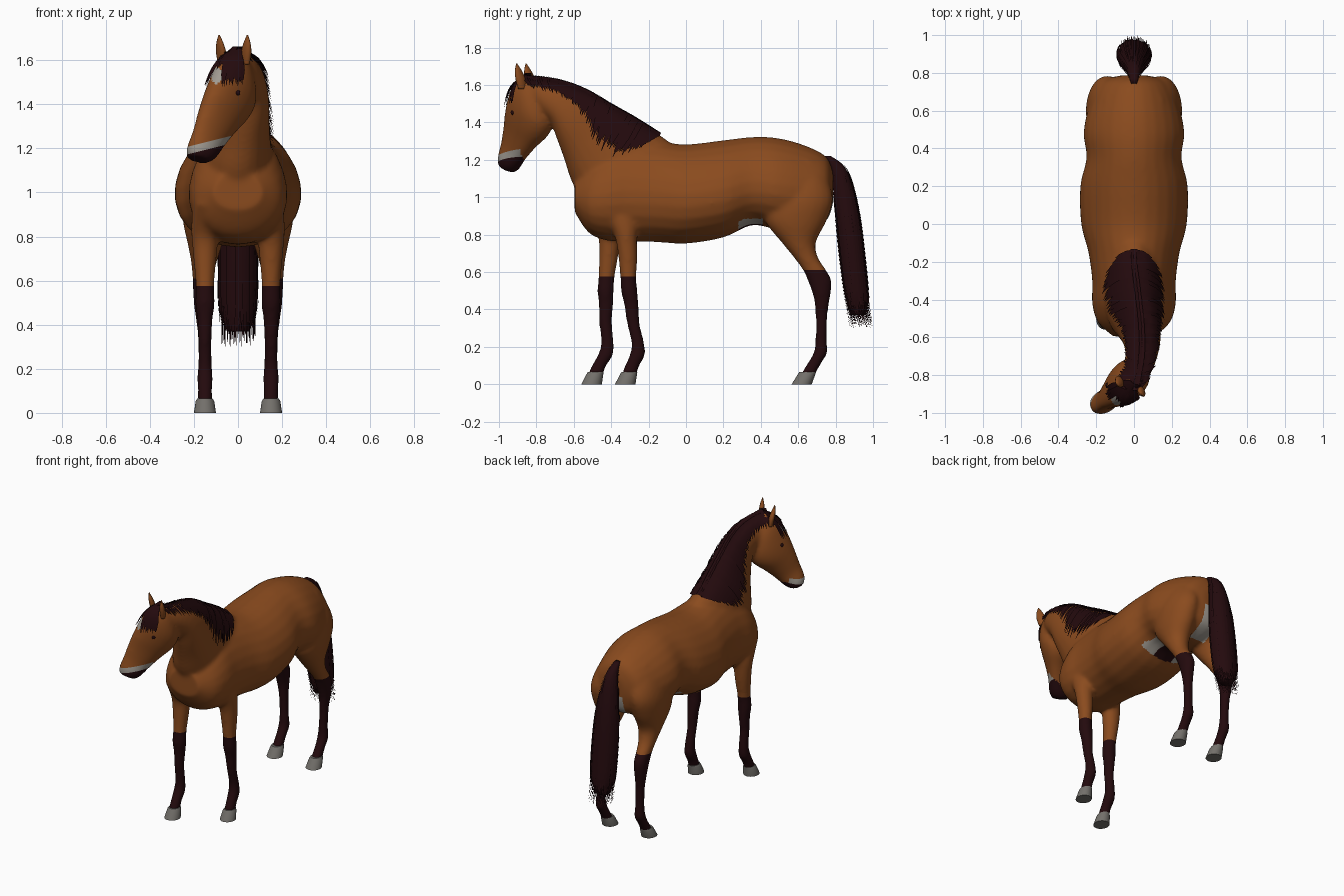
import bpy, bmesh, math, random
from mathutils import Vector
from mathutils.bvhtree import BVHTree

random.seed(4)
cube = bpy.data.objects.get("Cube")
if cube:
    bpy.data.objects.remove(cube)


def material(name, rgb):
    m = bpy.data.materials.new(name)
    m.use_nodes = True
    m.diffuse_color = (*rgb, 1)
    m.node_tree.nodes["Principled BSDF"].inputs["Base Color"].default_value = (*rgb, 1)
    return m


coat = material("bay_coat", (.255, .07, .013))
dark = material("dark_hair", (.017, .003, .004))
pale = material("pale_skin", (.36, .33, .29))
horn = material("hoof_grey", (.17, .16, .145))


def finish(name, bm, *mats, sharp=None):
    me = bpy.data.meshes.new(name)
    bm.to_mesh(me)
    bm.free()
    for m in mats:
        me.materials.append(m)
    me.shade_smooth()
    if sharp:
        me.set_sharp_from_angle(angle=math.radians(sharp))
    ob = bpy.data.objects.new(name, me)
    bpy.context.collection.objects.link(ob)
    return ob


# A ring is front point, back point and half width; blend() adds smooth in-between rings.
def blend(rings, steps=4):
    out = []
    for i in range(len(rings) - 1):
        a, b = rings[max(i - 1, 0)], rings[i]
        c, d = rings[i + 1], rings[min(i + 2, len(rings) - 1)]
        for k in range(steps):
            t = k / steps
            out.append(tuple(q + t / 2 * (r - p + t * (2*p - 5*q + 4*r - s + t * (3*q - p - 3*r + s)))
                             for p, q, r, s in zip(a, b, c, d)))
    return out + [rings[-1]]


def ring_point(r, angle, pear=0, turn=0, size=1):
    front, back = Vector(r[:3]), Vector(r[3:6])
    side = Vector((math.cos(turn), -math.sin(turn), 0)) * r[6]
    reach = (front - back) / 2 * math.sin(angle)
    return (front + back) / 2 + (reach + side * math.cos(angle) * (1 - pear * math.sin(angle))) * size


def loft(bm, rings, pear=0, turn=0, sides=24):
    rows = [[bm.verts.new(ring_point(r, math.tau * i / sides, pear, turn)) for i in range(sides)]
            for r in rings]
    faces = [bm.faces.new((a[i - 1], a[i], b[i], b[i - 1]))
             for a, b in zip(rows, rows[1:]) for i in range(sides)]
    faces += [bm.faces.new(rows[0]), bm.faces.new(rows[-1])]
    bmesh.ops.recalc_face_normals(bm, faces=faces)


def limb(rows, side=1, shift=lambda z: 0):
    return [(side * x, yf + shift(z), z, side * x, yb + shift(z), z, w) for z, yf, yb, x, w in rows]


def ribbon(bm, path, side, width):
    pairs, n = [], len(path) - 1
    for i, p in enumerate(path):
        w = side * width * max(.1, min(1, 3 * (1 - i / n)))
        pairs.append((bm.verts.new(p - w), bm.verts.new(p + w)))
    for a, b in zip(pairs, pairs[1:]):
        bm.faces.new((a[0], a[1], b[1], b[0]))


# Trunk: y, top, bottom, half width
trunk = [(.787, 1.13, .97, .07), (.747, 1.22, .87, .178), (.62, 1.283, .82, .238),
         (.48, 1.318, .83, .265), (.35, 1.322, .85, .25), (.2, 1.305, .785, .283),
         (0, 1.283, .752, .278), (-.15, 1.30, .76, .24), (-.3, 1.31, .763, .22),
         (-.42, 1.28, .768, .22), (-.52, 1.2, .81, .19), (-.595, 1.1, .92, .11)]
# Neck: x, crest y z, throat y z, half width
neck = [(0, -.08, 1.29, -.52, .92, .17), (0, -.2, 1.375, -.61, 1.08, .15),
        (.02, -.35, 1.46, -.65, 1.2, .122), (.04, -.5, 1.55, -.69, 1.31, .1),
        (.04, -.66, 1.615, -.72, 1.39, .085), (.02, -.8, 1.635, -.75, 1.42, .078),
        (0, -.86, 1.62, -.8, 1.45, .06)]
# Head: brow-side point, jaw-side point, half width
head = [(-.02, -.87, 1.65, .02, -.78, 1.6, .045), (-.06, -.92, 1.6, .03, -.74, 1.5, .082),
        (-.095, -.947, 1.53, .035, -.722, 1.4, .098), (-.128, -.963, 1.45, .01, -.745, 1.33, .094),
        (-.16, -.972, 1.37, -.04, -.81, 1.265, .075), (-.185, -.985, 1.29, -.085, -.862, 1.205, .062),
        (-.205, -1, 1.22, -.13, -.9, 1.15, .065), (-.208, -1, 1.17, -.16, -.925, 1.13, .052)]
# Legs: z, front y, back y, x, half width
fore = [(.95, -.48, -.26, .13, .075), (.85, -.41, -.255, .145, .067), (.78, -.378, -.262, .15, .06),
        (.68, -.362, -.26, .15, .051), (.575, -.352, -.265, .15, .042), (.5, -.348, -.26, .15, .045),
        (.43, -.332, -.253, .15, .036), (.33, -.317, -.248, .15, .03), (.22, -.292, -.223, .15, .031),
        (.155, -.302, -.22, .15, .037), (.1, -.327, -.248, .15, .033), (.05, -.345, -.265, .15, .036)]
hind = [(1.2, .52, .7, .1, .06), (1.08, .46, .765, .125, .1), (.98, .425, .785, .145, .108),
        (.87, .425, .75, .15, .1), (.76, .51, .695, .15, .077), (.68, .575, .705, .155, .058),
        (.61, .625, .75, .16, .047), (.55, .652, .78, .16, .044), (.47, .68, .772, .16, .038),
        (.38, .692, .758, .155, .031), (.24, .692, .753, .15, .03), (.17, .682, .757, .15, .036),
        (.11, .648, .722, .15, .033), (.05, .61, .69, .15, .036)]
fore_hoof = [(.066, -.345, -.26, .15, .034), (.054, -.352, -.262, .15, .042), (0, -.38, -.27, .15, .05)]
hind_hoof = [(.066, .606, .695, .15, .034), (.054, .598, .692, .15, .042), (0, .565, .672, .15, .05)]
TURN = math.radians(28)


def stride(z):
    return -.09 - .09 * max(0, min(1, (.78 - z) / .7))


# Body: all flesh parts joined, fused and smoothed into one skin
bm = bmesh.new()
loft(bm, blend([(0, y, t, 0, y, b, w) for y, t, b, w in trunk]), pear=.15)
loft(bm, blend([(x, y, z, x, v, u, w) for x, y, z, v, u, w in neck]), pear=.15)
loft(bm, blend(head), pear=.15, turn=TURN)
loft(bm, blend(limb(fore)))
loft(bm, blend(limb(fore, -1, stride)))
for s in (1, -1):
    loft(bm, blend(limb(hind, s)))
body = finish("body", bm)
fuse = body.modifiers.new("fuse", 'REMESH')
fuse.mode = 'VOXEL'
fuse.voxel_size = .011
relax = body.modifiers.new("relax", 'SMOOTH')
relax.factor = .5
relax.iterations = 12
skin = bpy.data.meshes.new_from_object(body.evaluated_get(bpy.context.evaluated_depsgraph_get()))
body.modifiers.clear()
skin.materials.clear()
for m in (coat, dark, pale):
    skin.materials.append(m)

# Cut clean colour borders for stockings and muzzle, then colour by place
bm = bmesh.new()
bm.from_mesh(skin)
tree = BVHTree.FromBMesh(bm)
slope = Vector((-.25, 0, 1))
for co, no in (((0, 0, .575), (0, 0, 1)), ((0, 0, .61), (0, 0, 1)),
               ((-.2, 0, 1.18), slope), ((-.2, 0, 1.215), slope)):
    bmesh.ops.bisect_plane(bm, geom=bm.verts[:] + bm.edges[:] + bm.faces[:], plane_co=co, plane_no=no)
star = Vector((-.097, -.945, 1.53))


def body_colour(p):
    muzzle = p.z - .25 * (p.x + .2)
    if p.z < (.575 if p.y < 0 else .61):
        return 1
    if p.y < -.87 and muzzle < 1.18:
        return 1
    if p.y < -.88 and muzzle < 1.215:
        return 2
    if math.hypot(1.5 * (p.x - star.x), p.z - star.z) < .038 and p.y < -.88:
        return 2
    if .28 < p.y < .41 and p.z < .885 and abs(p.x) < .17:
        return 1 if abs(p.x) < .07 else 2
    if p.y > .62 and abs(p.x) < .06 and .82 < p.z < 1:
        return 2
    return 0


for f in bm.faces:
    f.material_index = body_colour(f.calc_center_median())
bm.to_mesh(skin)
bm.free()
skin.shade_smooth()
body.data = skin

# Hooves
for name, rows, s, shift in (("left_fore_hoof", fore_hoof, 1, lambda z: 0),
                             ("right_fore_hoof", fore_hoof, -1, stride),
                             ("left_hind_hoof", hind_hoof, 1, lambda z: 0),
                             ("right_hind_hoof", hind_hoof, -1, lambda z: 0)):
    bm = bmesh.new()
    loft(bm, limb(rows, s, shift))
    finish(name, bm, horn, sharp=40)

# Ears
for name, x, y, lean in (("left_ear", .035, -.875, .008), ("right_ear", -.072, -.825, -.014)):
    bm = bmesh.new()
    loft(bm, blend([(x + lean * k, y - .03 * k - d, z, x + lean * k, y - .03 * k + d, z, w)
                    for k, z, d, w in ((0, 1.58, .02, .02), (.3, 1.63, .024, .026),
                                       (.7, 1.675, .017, .019), (1, 1.715, .002, .003))]), turn=TURN, sides=12)
    finish(name, bm, coat)

# Eyes
for name, angle in (("left_eye", .45), ("right_eye", math.pi - .45)):
    bm = bmesh.new()
    bmesh.ops.create_uvsphere(bm, u_segments=16, v_segments=10, radius=.013)
    bmesh.ops.translate(bm, verts=bm.verts, vec=ring_point(blend(head)[10], angle, .15, TURN, .93))
    finish(name, bm, dark)

# Mane: locks falling from the crest on both sides; x, crest y z, hem y z
crest = blend([(.01, -.87, 1.655, -.84, 1.59), (.04, -.7, 1.635, -.68, 1.55), (.04, -.55, 1.588, -.58, 1.47),
               (.025, -.4, 1.503, -.47, 1.3), (.01, -.28, 1.435, -.38, 1.24),
               (0, -.2, 1.385, -.27, 1.26), (0, -.145, 1.35, -.16, 1.32)], 14)
bm = bmesh.new()
for s in (1, -1):
    for x, y, z, hy, hz in crest:
        lift, drop = random.uniform(.008, .02), random.uniform(.85, 1.12)
        path = [Vector((x - s * .015, y, z))]
        for j in range(1, 11):
            t = (j / 10) ** 1.5 * drop
            py, pz = y + (hy - y) * t, z + (hz - z) * t
            hit = tree.ray_cast(Vector((x, py, pz)), Vector((s, 0, 0)), .25)[0]
            px = hit.x + s * lift if hit else x + s * .006 * j
            path.append(Vector((px, py, pz)))
        ribbon(bm, path, Vector((0, .8, -.35)), .015)
finish("mane", bm, dark)

# Forelock: locks fanning over the brow, parted above the star
ahead = Vector((-math.sin(TURN), -math.cos(TURN), 0))
across = Vector((math.cos(TURN), -math.sin(TURN), 0))
bm = bmesh.new()
for i in range(44):
    fan = -1.2 + 2.5 * i / 43
    hem = (1.57 if abs(fan + .1) < .23 else 1.495) + random.uniform(-.015, .02)
    heading = (ahead + across * fan).normalized()
    lift = random.uniform(.006, .014)
    path = [Vector((0, -.845, 1.663)) + across * fan * .02]
    for j in range(9):
        z = 1.63 + (hem - 1.63) * j / 8
        hit = tree.ray_cast(Vector((-.02, -.83, z)), heading, .25)[0]
        if hit:
            path.append(hit + heading * lift)
    ribbon(bm, path, heading.cross(Vector((0, 0, 1))), .009)
finish("forelock", bm, dark)

# Tail: solid core with ragged locks around it
core = blend(limb([(1.22, .735, .775, 0, .018), (1.17, .765, .842, 0, .033), (1.08, .785, .885, 0, .05),
                   (.9, .805, .925, 0, .073), (.7, .825, .95, 0, .082), (.5, .85, .97, 0, .08),
                   (.42, .865, .97, 0, .068), (.37, .88, .96, 0, .05)]))
bm = bmesh.new()
loft(bm, core)
for i in range(120):
    angle = math.tau * i / 120
    size = random.uniform(1, 1.16)
    first = random.randint(3, 14)
    path = [ring_point(r, angle, size=size) for r in core[first:len(core) - random.randint(2, 7)]]
    tip = Vector((path[-1].x, path[-1].y + .02, random.uniform(.3, .36)))
    path += [path[-1].lerp(tip, .5), tip]
    ribbon(bm, path, Vector((-math.sin(angle), -math.cos(angle), 0)), .006)
finish("tail", bm, dark)
